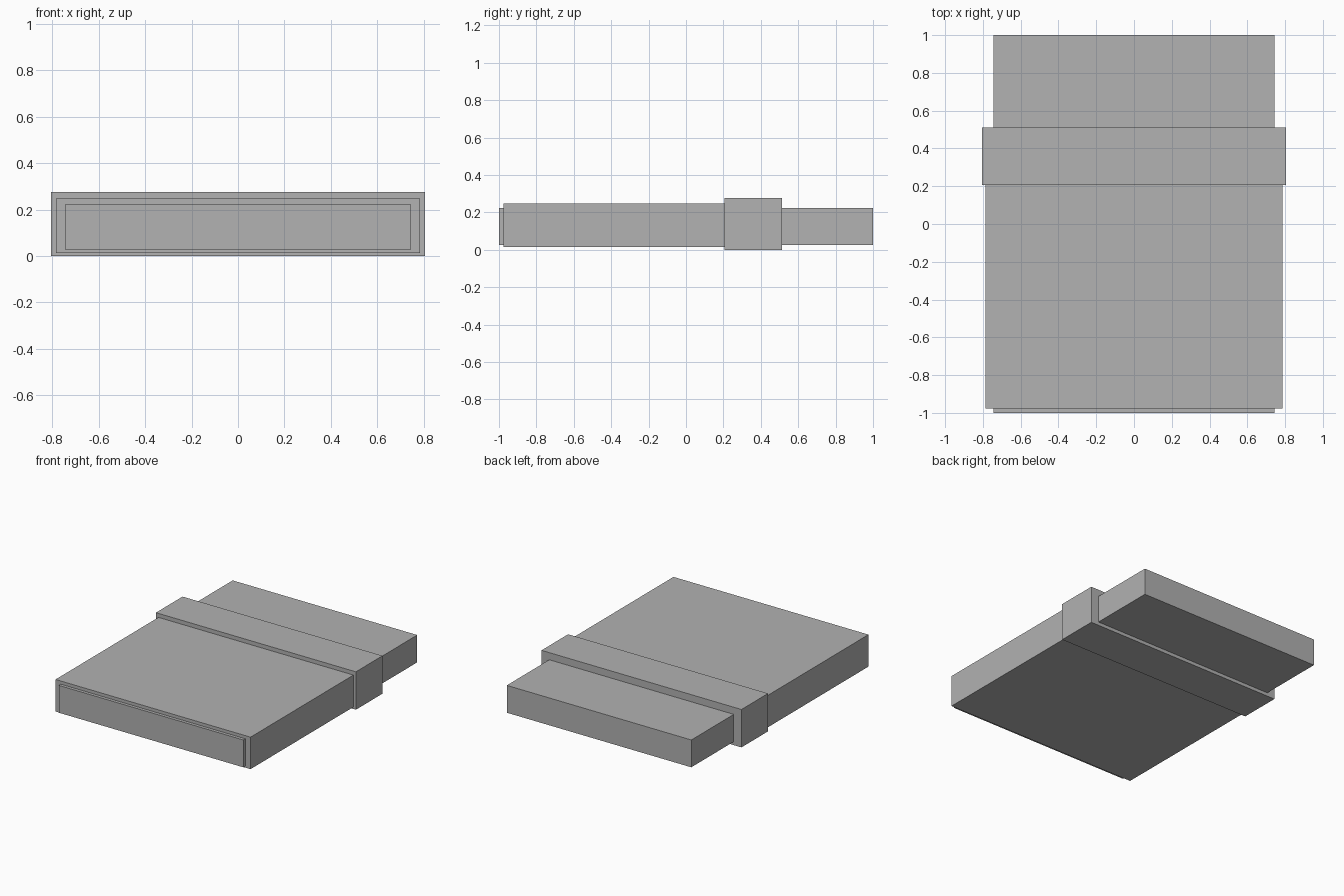
import bpy

if "Cube" in bpy.data.objects:
    bpy.data.objects.remove(bpy.data.objects["Cube"], do_unlink=True)

# Single plain grey finish
grey = bpy.data.materials.new("plain_grey")
grey.use_nodes = True
colour = (0.445, 0.445, 0.445, 1)
grey.diffuse_color = colour
grey.node_tree.nodes["Principled BSDF"].inputs["Base Color"].default_value = colour


def block(name, half_width, y_range, z_range):
    """Add a box centred on x = 0 that spans the given y and z ranges."""
    (y0, y1), (z0, z1) = y_range, z_range
    bpy.ops.mesh.primitive_cube_add(size=1, location=(0, (y0 + y1) / 2, (z0 + z1) / 2))
    obj = bpy.context.object
    obj.name = name
    obj.scale = (2 * half_width, y1 - y0, z1 - z0)
    bpy.ops.object.transform_apply(location=False, rotation=False, scale=True)
    obj.data.materials.append(grey)
    return obj


# Inner slab runs the full length and shows at both ends
block("inner_slab", 0.743, (-1, 1), (0.025, 0.224))
# Wider sleeve over the front
block("front_sleeve", 0.785, (-0.977, 0.206), (0.014, 0.247))
# Widest band around the slab behind the sleeve
block("collar_band", 0.805, (0.206, 0.512), (0, 0.276))
